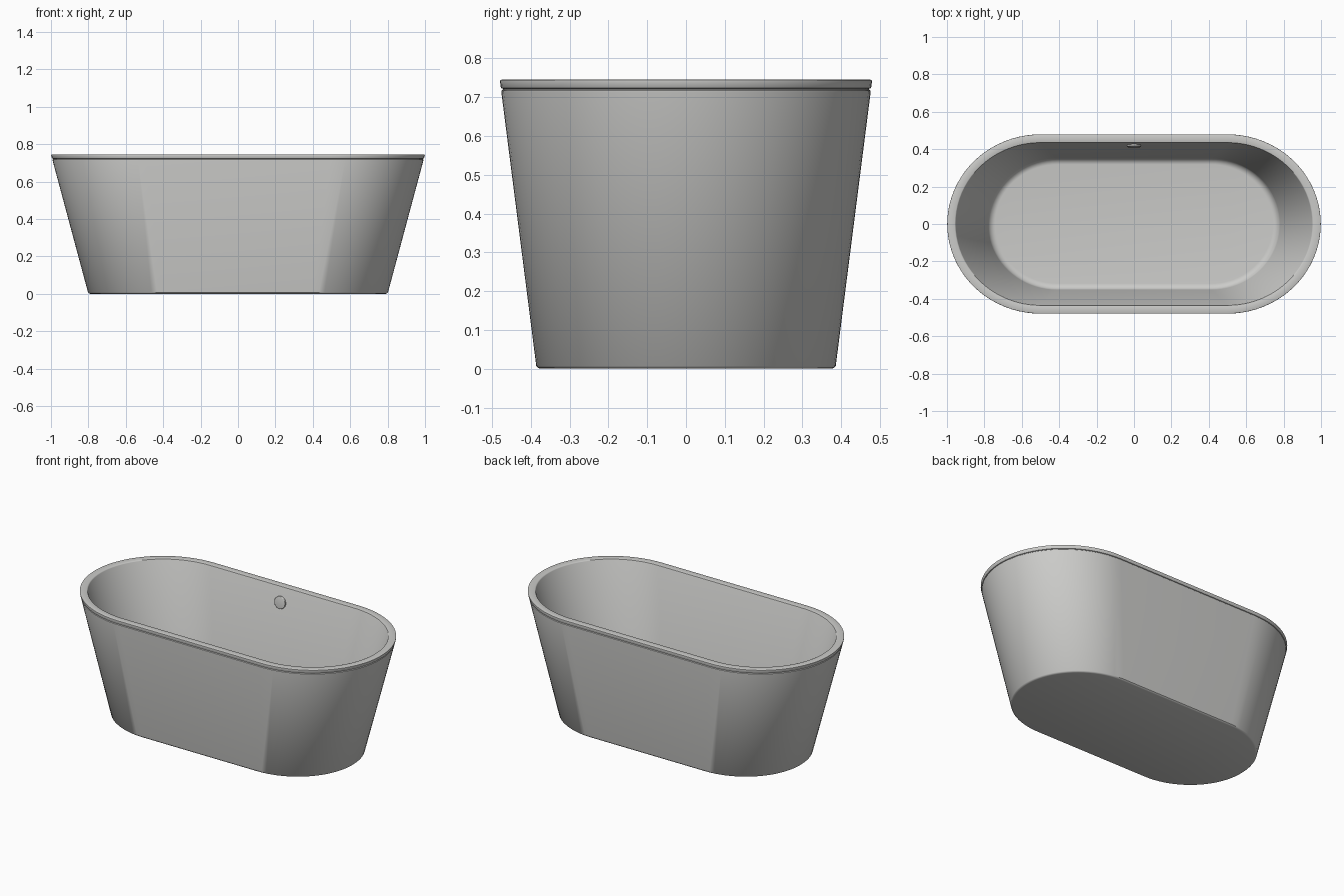
import bpy, bmesh, math
from mathutils import Matrix, Vector

if "Cube" in bpy.data.objects:
    bpy.data.objects.remove(bpy.data.objects["Cube"])

H = 0.745          # full height
SEG = 40           # segments per rounded end

mat = bpy.data.materials.new("light grey enamel")
mat.diffuse_color = (0.6, 0.6, 0.585, 1)
mat.use_nodes = True
mat.node_tree.nodes["Principled BSDF"].inputs["Base Color"].default_value = mat.diffuse_color


def section(z, inset):
    """Stadium outline of the tapered tub at height z, moved inward by inset."""
    t = z / H
    c = 0.40 + 0.10 * t
    rx = 0.40 + 0.10 * t - inset
    ry = 0.385 + 0.095 * t - inset
    pts = []
    for side in (0, 1):
        for i in range(SEG + 1):
            a = -math.pi / 2 + math.pi * i / SEG + side * math.pi
            cx = c if side == 0 else -c
            pts.append((cx + rx * math.cos(a), ry * math.sin(a), z))
    return pts


def finish(bm, name, angle):
    bmesh.ops.recalc_face_normals(bm, faces=bm.faces)
    me = bpy.data.meshes.new(name)
    bm.to_mesh(me)
    bm.free()
    me.materials.append(mat)
    ob = bpy.data.objects.new(name, me)
    bpy.context.collection.objects.link(ob)
    bpy.ops.object.select_all(action='DESELECT')
    ob.select_set(True)
    bpy.context.view_layer.objects.active = ob
    bpy.ops.object.shade_smooth_by_angle(angle=math.radians(angle))
    return ob


# Tub shell: (height, inset) profile from underside, over the rim, to the floor
floor_z, r = 0.07, 0.03
profile = [(0.0, 0.010), (0.002, 0.004), (0.007, 0.0),
           (0.712, 0.0), (0.717, 0.001), (0.720, 0.005),      # body top edge
           (0.7215, 0.005), (0.723, 0.001), (0.726, 0.0),     # groove under rim
           (0.740, 0.0), (0.7435, 0.0012), (0.745, 0.005),    # rim outer edge
           (0.745, 0.041), (0.7435, 0.0445), (0.740, 0.046)]  # rim inner edge
for i in range(7):                                            # floor fillet
    a = math.pi / 2 * i / 6
    profile.append((floor_z + r * (1 - math.sin(a)), 0.046 + r * (1 - math.cos(a))))

bm = bmesh.new()
rings = [[bm.verts.new(p) for p in section(z, d)] for z, d in profile]
n = len(rings[0])
for lo, hi in zip(rings, rings[1:]):
    for i in range(n):
        j = (i + 1) % n
        bm.faces.new((lo[i], lo[j], hi[j], hi[i]))
bm.faces.new(rings[0][::-1])
bm.faces.new(rings[-1])
finish(bm, "tub_shell", 35)

# Overflow cover: thin rounded disc on the back inner wall
bm = bmesh.new()
bmesh.ops.create_cone(bm, cap_ends=True, segments=40, radius1=0.038, radius2=0.038, depth=0.016)
top = [e for e in bm.edges if all(v.co.z > 0 for v in e.verts)]
bmesh.ops.bevel(bm, geom=top, offset=0.004, segments=3, profile=0.5, affect='EDGES')
tilt = Vector((0, -1, 0.095 / H)).to_track_quat('Z', 'Y').to_matrix().to_4x4()
bmesh.ops.transform(bm, matrix=Matrix.Translation((0, 0.420, 0.65)) @ tilt, verts=bm.verts)
finish(bm, "overflow_cover", 35)
